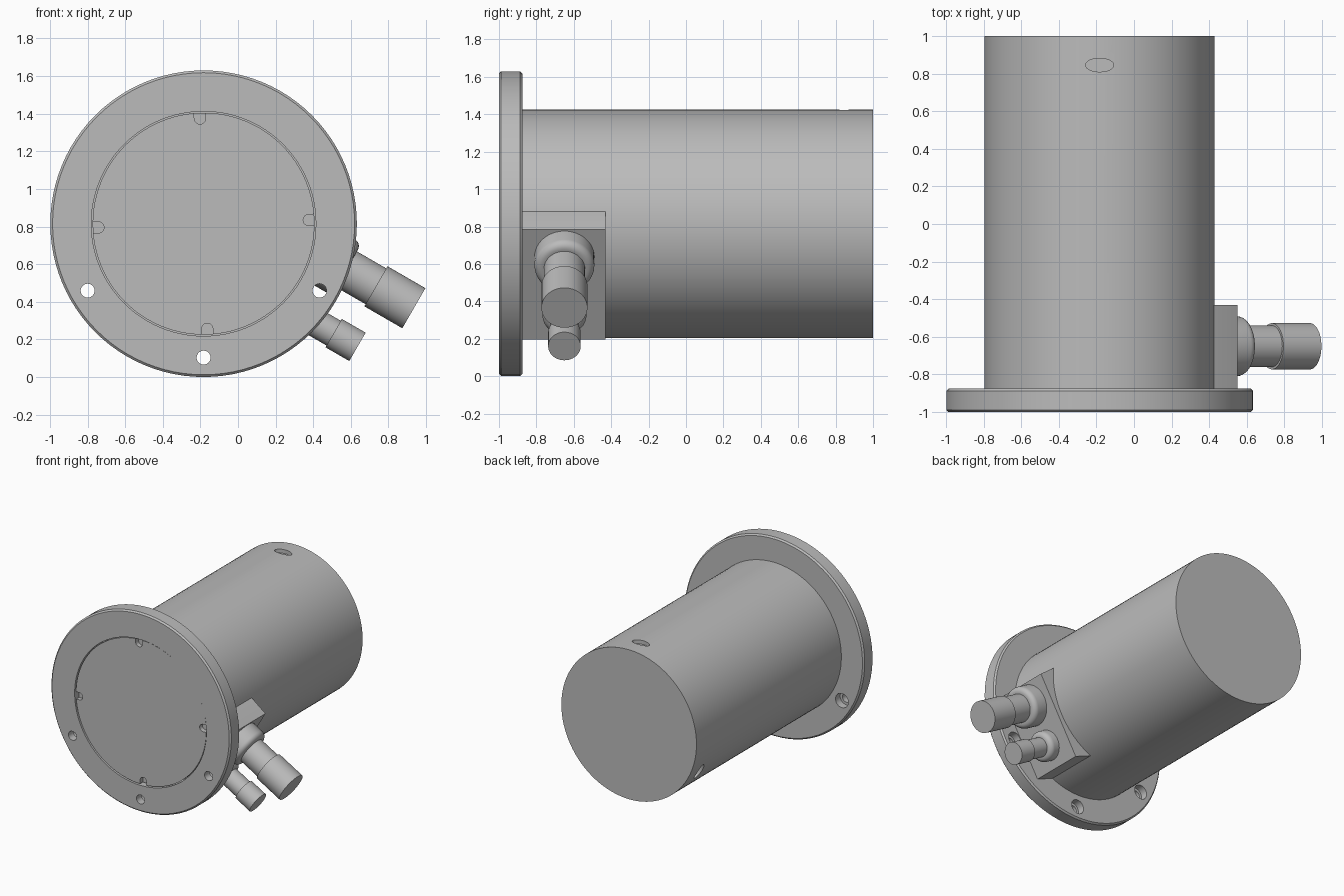
import bpy, bmesh, math
from mathutils import Matrix, Vector

cube = bpy.data.objects.get("Cube")
if cube:
    bpy.data.objects.remove(cube, do_unlink=True)

CX, CZ = -0.183, 0.815          # main axis, running along y
SEG = 96

metal = bpy.data.materials.new("grey metal")
metal.use_nodes = True
GREY = (0.5, 0.5, 0.5, 1)
metal.diffuse_color = GREY
metal.node_tree.nodes["Principled BSDF"].inputs["Base Color"].default_value = GREY


def finish(name, bm, matrix=None):
    """Turn a bmesh into a grey object."""
    if matrix:
        bm.transform(matrix)
    bmesh.ops.recalc_face_normals(bm, faces=bm.faces)
    mesh = bpy.data.meshes.new(name)
    bm.to_mesh(mesh)
    bm.free()
    mesh.materials.append(metal)
    obj = bpy.data.objects.new(name, mesh)
    bpy.context.collection.objects.link(obj)
    return obj


def lathe(name, profile, origin, axis, seg=SEG, squash=1.0):
    """Revolve (radius, distance) points around an axis; squash narrows the y width."""
    bm = bmesh.new()
    verts = [bm.verts.new((r, 0, t)) for r, t in profile]
    edges = [bm.edges.new(p) for p in zip(verts, verts[1:])]
    bmesh.ops.spin(bm, geom=verts + edges, cent=(0, 0, 0), axis=(0, 0, 1),
                   angle=math.tau, steps=seg, use_merge=False)
    bmesh.ops.remove_doubles(bm, verts=bm.verts, dist=1e-5)
    turn = Vector(axis).to_track_quat('Z', 'Y').to_matrix().to_4x4()
    flat = Matrix.Diagonal((1, squash, 1, 1))
    place = Matrix.Translation(origin)
    if squash != 1.0:
        return finish(name, bm, place @ flat @ turn)
    return finish(name, bm, place @ turn)


def solid(name, radius, start, end, origin, axis, seg=32, squash=1.0):
    return lathe(name, [(0, start), (radius, start), (radius, end), (0, end)],
                 origin, axis, seg, squash)


def prism(name, points, y0, y1):
    """Extrude an (x, z) outline along y."""
    bm = bmesh.new()
    face = bm.faces.new([bm.verts.new((x, y0, z)) for x, z in points])
    new = bmesh.ops.extrude_face_region(bm, geom=[face])["geom"]
    bmesh.ops.translate(bm, vec=(0, y1 - y0, 0),
                        verts=[v for v in new if isinstance(v, bmesh.types.BMVert)])
    return finish(name, bm)


def polar(angle, along, across=0.0):
    """Point (x, z) measured from the main axis along a radial direction."""
    c, s = math.cos(angle), math.sin(angle)
    return CX + along * c - across * s, CZ + along * s + across * c


def cut(target, cutters):
    for cutter in cutters:
        cutter.hide_render = True
        mod = target.modifiers.new("cut", 'BOOLEAN')
        mod.operation, mod.solver, mod.object = 'DIFFERENCE', 'EXACT', cutter
        bpy.context.view_layer.objects.active = target
        bpy.ops.object.modifier_apply(modifier=mod.name)
        bpy.data.objects.remove(cutter, do_unlink=True)


Y = (0, 1, 0)
CENTRE = (CX, 0, CZ)

# Main housing with two shallow oval pockets near the back
housing = solid("housing", 0.612, -0.88, 1.0, CENTRE, Y, SEG)
pockets = []
for deg in (90, 210):
    a = math.radians(deg)
    pockets.append(solid("pocket_cutter", 0.075, 0.58, 0.7, (CX, 0.845, CZ),
                         (math.cos(a), 0, math.sin(a)), 32, 0.48))
cut(housing, pockets)

# Mounting flange ring with chamfered rim and counterbored bolt holes
C = 0.012
flange = lathe("flange", [(0.597, -1), (0.815 - C, -1), (0.815, -1 + C),
                          (0.815, -0.875 - C), (0.815 - C, -0.875),
                          (0.597, -0.875), (0.597, -1)], CENTRE, Y)
holes = []
for i in range(6):
    x, z = polar(math.radians(90 + 60 * i), 0.712)
    holes.append(lathe("hole_cutter", [(0, -1.1), (0.037, -1.1), (0.037, -0.935),
                                       (0.058, -0.935), (0.058, -0.8), (0, -0.8)],
                       (x, 0, z), Y, 32))
cut(flange, holes)

# Front cover seated in the flange, with four round-ended notches
cover = solid("front_cover", 0.59, -0.992, -0.87, CENTRE, Y, SEG)
notches = []
for i in range(4):
    a = math.radians(92 + 90 * i)
    outline = [polar(a, 0.65, -0.03), polar(a, 0.65, 0.03)]
    for k in range(13):
        b = math.pi / 2 + math.pi * k / 12
        outline.append(polar(a, 0.56 + 0.03 * math.cos(b), 0.03 * math.sin(b)))
    notches.append(prism("notch_cutter", outline, -1.1, -0.955))
cut(cover, notches)

# Connector block on the lower side of the housing
SIDE = math.radians(-30)
half = [(0.3, 0.361), (0.495, 0.361), (0.65, 0.34)]
outline = half + [(d, -u) for d, u in reversed(half)]
block = prism("connector_block", [polar(SIDE, d, u) for d, u in outline], -0.876, -0.43)


# Two cable connectors: rounded collar, neck and plug
def connector(name, across, collar, collar_end, neck, step, plug, end):
    x, z = polar(SIDE, 0, across)
    f = 0.04
    profile = [(0, 0.62), (collar, 0.62), (collar, collar_end - f)]
    profile += [(collar - f + f * math.cos(t), collar_end - f + f * math.sin(t))
                for t in (math.pi * k / 12 for k in range(1, 7))]
    profile += [(neck, collar_end), (neck, step), (plug, step), (plug, end), (0, end)]
    return lathe(name, profile, (x, -0.65, z),
                 (math.cos(SIDE), 0, math.sin(SIDE)), 48)


large = connector("large_connector", 0.17, 0.16, 0.78, 0.11, 0.96, 0.123, 1.193)
small = connector("small_connector", -0.158, 0.118, 0.74, 0.076, 0.89, 0.087, 1.036)

# Smooth round walls, keep machined edges crisp
for obj in (housing, flange, cover, block, large, small):
    bpy.ops.object.select_all(action='DESELECT')
    obj.select_set(True)
    bpy.context.view_layer.objects.active = obj
    bpy.ops.object.shade_smooth_by_angle(angle=math.radians(25))
